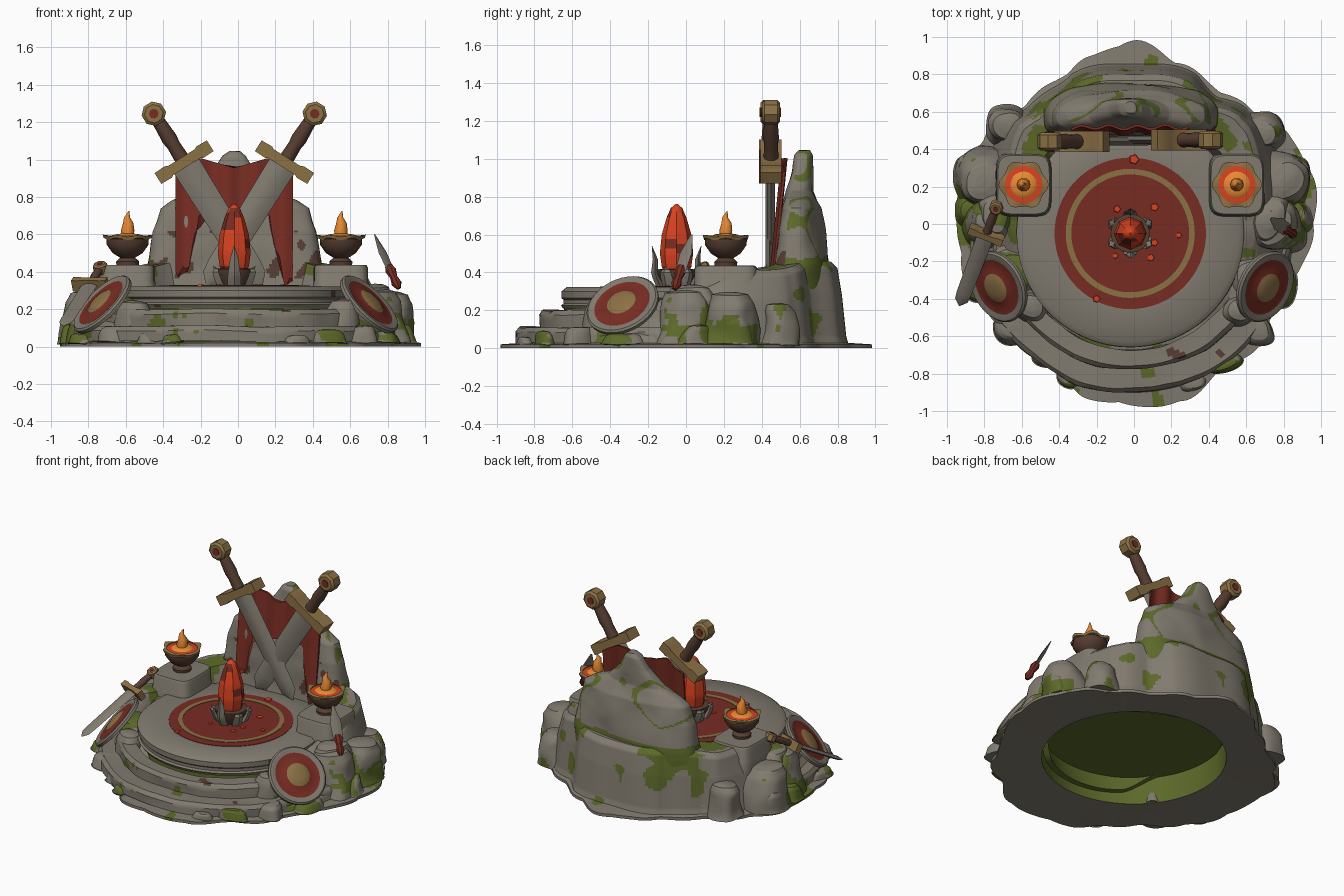
import bpy, bmesh, math, random
from mathutils import Vector, Matrix, noise

if "Cube" in bpy.data.objects:
    bpy.data.objects.remove(bpy.data.objects["Cube"])

random.seed(4)
CX, CY = -0.02, -0.05
COL = {"stone": (.22, .197, .16), "moss": (.105, .14, .022), "cloth_red": (.185, .025, .016),
       "gold": (.26, .165, .06), "brown": (.095, .048, .032), "flame": (.95, .30, .04), "ember": (.68, .055, .015)}
MAT = {}
for k, c in COL.items():
    MAT[k] = bpy.data.materials.new(k)
    MAT[k].diffuse_color = (*c, 1)


def skin(name, rings, mats, rule=None, M=None, loop=False, wob=0.0):
    """Join equal rings of points with quads; cap the ends unless looped."""
    bm = bmesh.new()
    R = []
    for ring in rings:
        row = []
        for p in ring:
            p = Vector(p)
            if wob:
                d = noise.noise_vector(p * 3.2) + noise.noise_vector(p * 8) * .35
                p += Vector((d.x, d.y, d.z * .35)) * wob
            row.append(bm.verts.new(p))
        R.append(row)
    n, m = len(R[0]), len(R)
    for i in range(m if loop else m - 1):
        a, b = R[i], R[(i + 1) % m]
        for j in range(n):
            k = (j + 1) % n
            bm.faces.new((a[j], a[k], b[k], b[j]))
    if not loop:
        bm.faces.new(R[0][::-1])
        bm.faces.new(R[-1])
    bmesh.ops.recalc_face_normals(bm, faces=bm.faces)
    if rule:
        for f in bm.faces:
            f.material_index = rule(f.calc_center_median(), f.normal)
    me = bpy.data.meshes.new(name)
    if M:
        bm.transform(M)
    bm.to_mesh(me)
    bm.free()
    for k in mats:
        me.materials.append(MAT[k])
    ob = bpy.data.objects.new(name, me)
    bpy.context.collection.objects.link(ob)
    return ob


def ring(rx, ry, z, n=32, p=2.0, x=0, y=0):
    out = []
    for i in range(n):
        c, s = math.cos(2 * math.pi * i / n), math.sin(2 * math.pi * i / n)
        out.append((x + rx * math.copysign(abs(c) ** (2 / p), c), y + ry * math.copysign(abs(s) ** (2 / p), s), z))
    return out


def dense(prof, step):
    """Split every span of a profile into pieces no longer than step."""
    out = []
    for a, b in zip(prof, prof[1:]):
        k = max(1, math.ceil(math.dist(a, b) / step))
        out += [tuple(u + (v - u) * t / k for u, v in zip(a, b)) for t in range(k)]
    return out + [prof[-1]]


def lathe(name, prof, mats, x=0, y=0, n=32, **kw):
    return skin(name, [ring(r, r, z, n, 2, x, y) for r, z in prof], mats, **kw)


def T(*p):
    return Matrix.Translation(p)


def table(t, a):
    """Smooth lookup in a table of values spread round a circle."""
    f = (a / (2 * math.pi) * len(t)) % len(t)
    i = int(f)
    u = f - i
    u = u * u * (3 - 2 * u)
    return t[i % len(t)] * (1 - u) + t[(i + 1) % len(t)] * u


def patches(c, bias):
    """0 stone, 1 moss, 2 rusty stain."""
    if noise.noise(c * 5 + Vector((3, 1, 7))) + .25 * noise.noise(c * 12) + bias > .34:
        return 1
    return 2 if noise.noise(c * 8 + Vector((9, 4, 2))) > .60 else 0


def mossy(c, n):
    low = .26 if .03 < c.z < .12 and c.y < .5 else 0
    rim = .26 if .41 < c.z < .50 and c.y > .25 else 0
    return patches(c, max(low, rim, .10 if n.z > .4 and c.z > .05 else (-.12 if c.y > .5 else .02)))


def step_rule(c, n):
    return patches(c, .16 if abs(c.x) > .33 and n.z < .9 else -.12)


def slab_rule(c, n):
    if n.y < -.4:
        return 2 if c.z < .62 and noise.noise(c * 11) > .30 else 0
    v = noise.noise(c * 3.6 + Vector((1, 5, 2)))
    return 1 if abs(v - .12) < .045 or c.z < .475 + .03 * noise.noise(c * 6) else 0


STONE = ["stone", "moss", "brown"]

# hollow rocky base with thin ground flange and raised back wall
OUT = [.97, .99, .95, .87, .85, .90, .98, .92, .87, .87, .93, .98, .94, .95, .92, .86, .88, .96, .97, .99, .91, .93, .88, .92]
HGT = [.30, .42, .45, .46, .45, .43, .28, .20, .10, .07, .10, .20]
N = 300
cols = []
for i in range(N):
    a = 2 * math.pi * i / N
    R = table(OUT, a) - .012 + .02 * abs(math.sin(a * 9.5))
    H = table(HGT, a) + .010 * math.sin(a * 7)
    back = min(1, max(0, math.sin(a) * 1.4))
    W = min(R - .03, .855) + .010 * math.sin(a * 11)
    sh = .80 + .145 * back
    w1 = W * (.5 + sh / 2)
    pts = [(.60, .24, 3), (.60, .012, 3), (R, 0, 1), (R, .02, 4), (W + .01, .028, 4), (W, .06, 16), (w1, .6 * H + .01, 12),
           (W * sh, .93 * H, 4), (W * sh * .96, H, 12), (.60, H, 3), (.56, min(H, .27), 1), (.60, .24, 0)]
    prof = []
    for p, q in zip(pts, pts[1:]):
        prof += [(p[0] + (q[0] - p[0]) * t / p[2], p[1] + (q[1] - p[1]) * t / p[2]) for t in range(p[2])]
    cols.append([(r * math.cos(a), r * math.sin(a), z) for r, z in prof])
skin("rocky_base", [list(r) for r in zip(*cols)], STONE,
     lambda c, n: 1 if c.xy.length < .605 and c.z < .25 else (0 if n.z < -.6 else mossy(c, n)), loop=True)
lathe("hollow_ceiling", [(.595, .202), (.595, .235)], ["moss"], CX, CY, 64)

# round steps and platform
for nm, r, z in (("lower_step", .855, .11), ("middle_step", .73, .20)):
    p = dense([(.62, .03), (r, .03), (r, z - .025), (r - .02, z), (.62, z), (.62, .03)], .025)[:-1]
    lathe(nm, p, STONE, CX, CY, 180, rule=step_rule, loop=True, wob=.02)
lathe("platform", [(.60, .21), (.61, .225), (.597, .235), (.597, .255), (.608, .265), (.608, .30), (.58, .322), (.41, .323)],
      STONE, CX, CY, 80, rule=lambda c, n: 2 if n.z < .5 and noise.noise(c * 8) > .42 else 0)

# painted red circle, gold ring and ember chips
lathe("red_circle", [(.405, .318), (.405, .326)], ["cloth_red"], CX, CY, 64)
lathe("gold_ring", [(.315, .32), (.345, .32), (.345, .329), (.315, .329)], ["gold"], CX, CY, 64, loop=True)
for px, py, r in ((.11, .09, .025), (.11, -.10, .022), (.09, -.18, .022), (.24, -.06, .018), (-.09, .08, .022),
                  (-.10, -.17, .018), (0, .345, .03), (-.2, -.40, .022)):
    lathe("ember_chip", [(r, .322), (r * .8, .331)], ["ember"], px, py, 5)


# rounded boulders around the rim
def boulder(name, x, y, rx, ry, h):
    pr = [(1.1, .02), (1.04, .2 * h), (.95, .5 * h), (.82, .8 * h), (.62, .96 * h), (.3, h), (.02, h * 1.01)]
    if math.hypot(x, y) - rx < .58:
        pr = [(.95, .205)] + pr[3:]
    skin(name, [ring(rx * s, ry * s, z, 64, 2.3, x, y) for s, z in dense(pr, .06)], STONE, mossy, wob=.045)


for x, y, rx, ry, h in ((.80, .22, .15, .15, .30), (.76, -.02, .14, .14, .31), (.68, .49, .12, .11, .24),
                        (.63, -.27, .13, .14, .26), (.64, -.58, .09, .08, .11), (.47, -.74, .08, .06, .09),
                        (.55, -.45, .10, .09, .25), (.33, -.84, .07, .05, .06), (.89, .05, .06, .08, .12),
                        (.80, -.33, .09, .11, .08), (.73, .03, .11, .16, .335), (.90, .25, .06, .09, .17)):
    for s in (1, -1):
        boulder("boulder", s * x - .005, y + (.02 if s < 0 else 0), rx, ry, h)

# standing back stone rising to a peak
prof = dense([(.30, .47, .46, .77), (.44, .46, .475, .765), (.62, .44, .495, .735), (.74, .40, .52, .715), (.78, .34, .53, .695),
              (.83, .22, .54, .675), (.94, .11, .56, .67), (1.02, .065, .57, .665), (1.045, .03, .59, .65)], .013)
rings = []
for z, w, y0, y1 in prof:
    rg = ring(w, (y1 - y0) / 2, z, 160, 2.8, CX, (y0 + y1) / 2)
    rings.append([(x, y - .28 * (x - CX) ** 2, zz) for x, y, zz in rg])
skin("back_stone", rings, STONE, slab_rule, wob=.02)


# swords: local pommel at origin, blade down -z
def sword(name, M):
    blade = []
    for z, w, t in ((-.30, .078, .022), (-.95, .068, .02), (-1.03, .06, .016), (-1.09, .004, .004)):
        blade.append([(-w, 0, z), (-w * .35, -t, z), (w * .35, -t, z), (w, 0, z), (w * .35, t, z), (-w * .35, t, z)])
    skin(name + "_blade", blade, ["stone"], M=M)
    g = [(-.165, .034), (-.10, .036), (-.085, .028), (.085, .028), (.10, .036), (.165, .034)]
    skin(name + "_guard", [[(x, -.055, -.305 - h), (x, .055, -.305 - h), (x, .055, -.305 + h), (x, -.055, -.305 + h)]
                           for x, h in g], ["gold"], M=M)
    lathe(name + "_grip", [(.04, -.29), (.036, -.2), (.042, -.16), (.034, -.04)], ["brown"], n=12, M=M)
    Q = M @ Matrix.Rotation(math.pi / 2, 4, 'X') @ Matrix.Rotation(math.pi / 8, 4, 'Z')
    lathe(name + "_pommel", [(.05, -.048), (.066, -.034), (.066, .034), (.05, .048)], ["gold"], n=8, M=Q)
    lathe(name + "_gem", [(.026, -.053), (.026, .053)], ["cloth_red"], n=8, M=Q)


for s in (1, -1):
    sword("crossed_sword", T(CX + s * .43, .445 + s * .004, 1.245) @ Matrix.Rotation(s * math.radians(32), 4, 'Y'))
d = Vector((-.20, -.53, -.31))
sword("leaning_sword", T(-.735, .09, .42) @ d.to_track_quat('-Z', 'Y').to_matrix().to_4x4() @ Matrix.Scale(.59, 4))

# broken dagger on the right
d = Vector((-.13, .09, .29))
M = T(.86, -.06, .31) @ d.to_track_quat('Z', 'Y').to_matrix().to_4x4()
lathe("dagger_handle", [(.012, 0), (.028, .03), (.02, .07), (.03, .11), (.02, .14)], ["cloth_red"], n=8, M=M)
skin("dagger_blade", [[(-w, 0, z), (0, -t, z), (w, 0, z), (0, t, z)] for z, w, t in
                      ((.10, .034, .012), (.22, .038, .012), (.33, .006, .003))], ["stone"], M=M)

# draped torn cloth behind the swords: swag with two tapering tails
K, rows = 60, 14
strips = []
for r in range(rows + 1):
    f, b = [], []
    for i in range(K + 1):
        x = -.315 + .63 * i / K
        ax = abs(x)
        top = .955 + .05 * min(ax / .17, 1) - max(0, ax - .19) * .6
        low = .34 if x > 0 else .40
        bot = .70 if ax < .19 else max(low, .66 - (ax - .19) * 4) + .03 * math.sin(x * 110)
        z = top + (bot - top) * r / rows
        y = .452 + max(0, z - .4) * .10 + .010 * math.sin(x * 42)
        f.append((x + CX, y, z))
        b.append((x + CX, y + .014, z))
    strips.append(f + b[::-1])
skin("draped_cloth", strips, ["cloth_red"])

# central crystal in a clawed brown cup
lathe("crystal", dense([(.05, .36), (.078, .43), (.088, .50), (.078, .60), (.052, .69), (.03, .74), (.004, .762)], .03),
      ["ember", "cloth_red"], CX, CY, 8, rule=lambda c, n: 1 if noise.noise(c * 9) > .30 else 0)
lathe("crystal_cup", [(.07, .325), (.08, .35), (.10, .385), (.105, .415), (.06, .42)], ["brown"], CX, CY, 16)
for i in range(6):
    M = T(CX, CY, 0) @ Matrix.Rotation(i * math.pi / 3 + math.pi / 2, 4, 'Z')
    h = .54 if i % 3 == 0 else .43
    pts = [(.085, .325, .036), (.105, .37, .036), (.115, .40, .032), (.112, .40 + (h - .40) * .5, .022), (.13, h, .002)]
    skin("crystal_claw", [[(x - w * .6, 0, z), (x, -w, z), (x + w * .6, 0, z), (x, w, z)] for x, z, w in pts],
         ["stone"], M=M)

# braziers on stone blocks
for s in (1, -1):
    x, y = CX + s * .57, .21
    skin("brazier_block", [ring(.145 * k, .165 * k, z, 32, 5, x, y) for k, z in
                           ((1.04, .24), (1.03, .34), (1, .35), (1, .42), (.95, .435), (.3, .437))], ["stone"])
    lathe("brazier_bowl", [(.06, .435), (.062, .455), (.04, .475), (.08, .50), (.112, .545), (.113, .58), (.09, .58)],
          ["brown"], x, y, 18)
    star = []
    for r0, z0, amp in ((.100, .572, 0), (.112, .570, .016), (.116, .586, .018), (.100, .594, 0)):
        rg = []
        for i in range(36):
            a = 2 * math.pi * i / 36
            c = abs(math.cos(3 * a)) ** 2
            rg.append((x + (r0 + amp * c) * math.cos(a), y + (r0 + amp * c) * math.sin(a), z0 + amp * c * .7))
        star.append(rg)
    skin("brazier_rim", star, ["gold"], loop=True)
    lathe("ember_bed", [(.101, .575), (.101, .588), (.07, .592)], ["ember"], x, y, 20)
    lathe("fire_bed", [(.075, .588), (.062, .60), (.03, .605)], ["flame"], x, y, 20)
    skin("flame", [ring(r, r, z, 10, 2, x + o * .8, y + o) for r, z, o in
                   ((.032, .59, 0), (.036, .62, 0), (.028, .66, .004), (.016, .69, -.004), (.002, .725, .008))], ["flame"])

# round shields leaning on the flanks
for s in (1, -1):
    nrm = Vector((s * .66, -.33, .66))
    M = T(s * .715 - .012, -.335, .228) @ nrm.to_track_quat('Z', 'Y').to_matrix().to_4x4()
    lathe("round_shield", [(.01, -.012), (.17, -.022), (.198, -.015), (.2, .004), (.19, .014), (.165, .014), (.155, .010),
                           (.08, .022), (.07, .028), (.035, .034), (.002, .035)], ["stone", "cloth_red", "gold"], n=40, M=M,
          rule=lambda c, n: 0 if n.z < .1 or c.xy.length > .158 else (2 if c.xy.length < .076 else 1))

for o in bpy.data.objects:
    o.select_set(True)
    bpy.context.view_layer.objects.active = o
bpy.ops.object.shade_smooth_by_angle(angle=math.radians(38))

for m in bpy.data.materials:
    if m.users and not m.is_grease_pencil:
        m.use_nodes = True
        m.node_tree.nodes["Principled BSDF"].inputs["Base Color"].default_value = m.diffuse_color
